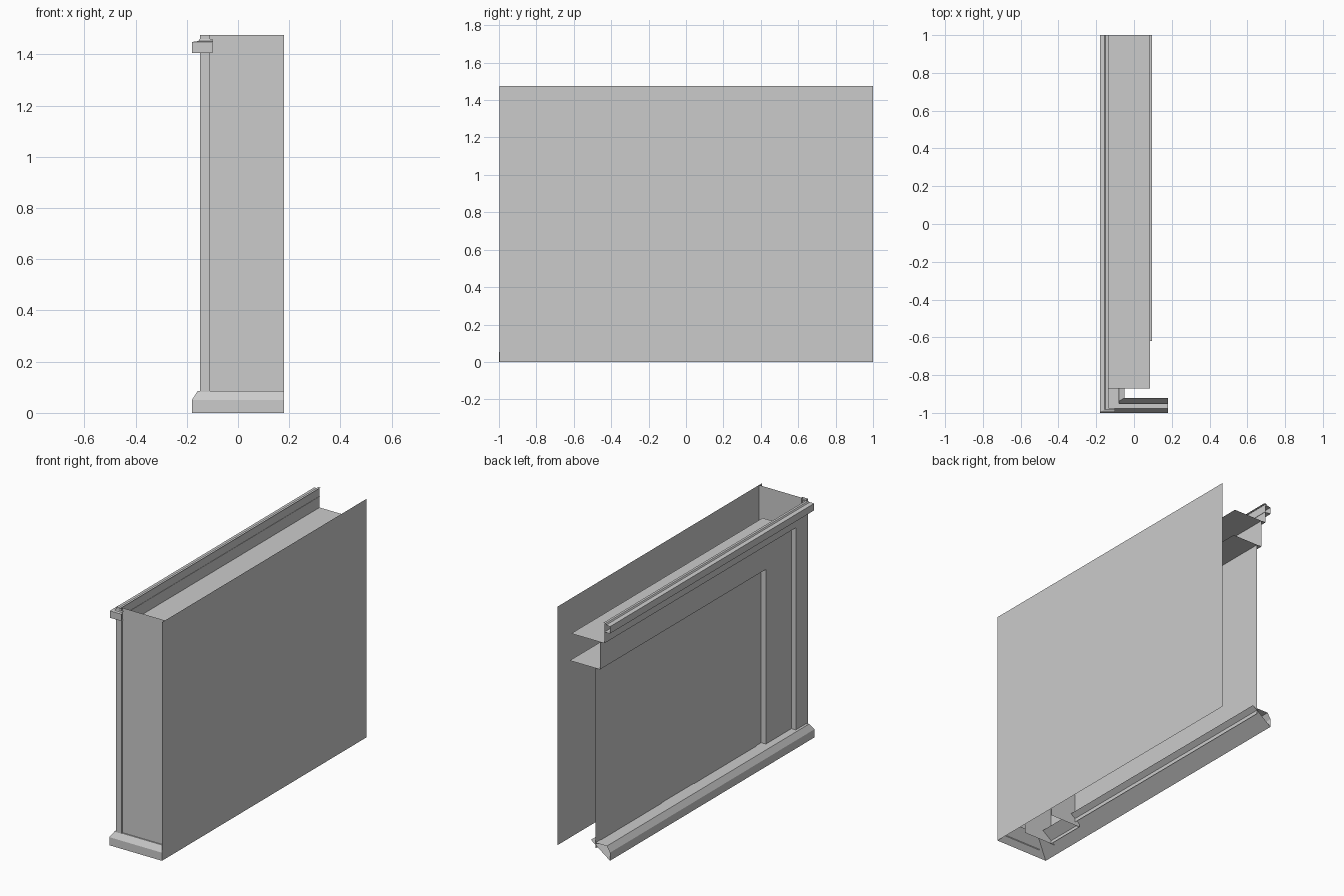
import bpy

if "Cube" in bpy.data.objects:
    bpy.data.objects.remove(bpy.data.objects["Cube"])


def sheet(name, verts, faces):
    me = bpy.data.meshes.new(name)
    me.from_pydata(verts, [], faces)
    me.update()
    ob = bpy.data.objects.new(name, me)
    bpy.context.collection.objects.link(ob)
    return ob


def plane_x(name, x, y0, y1, z0, z1):
    return sheet(name, [(x, y0, z0), (x, y1, z0), (x, y1, z1), (x, y0, z1)], [(3, 2, 1, 0)])


def plane_y(name, y, x0, x1, z0, z1):
    return sheet(name, [(x0, y, z0), (x1, y, z0), (x1, y, z1), (x0, y, z1)], [(0, 1, 2, 3)])


def mitred(name, profile, corner, end_x, end_y=1.0):
    """Sweep (side inset, front inset, z) points along the side, round the corner, along the front."""
    verts, faces = [], []
    for a, b, z in profile:
        x, y = corner[0] + a, corner[1] + b
        verts += [(x, end_y, z), (x, y, z), (max(end_x, x), y, z)]
    for i in range(len(profile) - 1):
        k = 3 * i
        for j in (0, 1):
            faces.append((k + j, k + j + 1, k + j + 4, k + j + 3))
    return sheet(name, verts, faces)


def stepped_frame(name, x, outer_y, inner_y, inner_z, outer_z, depth_x):
    """L-shaped frame face with a deep jamb and a deep soffit behind it."""
    v = [(x, outer_y, 0.03), (x, inner_y, 0.03), (x, inner_y, inner_z), (x, 1, inner_z),
         (x, 1, outer_z), (x, outer_y, outer_z), (x, inner_y, outer_z),
         (depth_x, inner_y, 0.03), (depth_x, inner_y, inner_z), (depth_x, 1, inner_z)]
    f = [(0, 5, 6, 2, 1), (2, 6, 4, 3), (1, 2, 8, 7), (2, 3, 9, 8)]
    return sheet(name, v, f)


# Large plain wall and the end wall with its corner strip
side_wall = sheet("side_wall", [(0.18, -0.998, 0), (0.18, 1, 0), (0.18, 1, 1.475), (0.18, -0.998, 1.475)],
                  [(0, 1, 2, 3)])
plane_y("end_wall", -0.97, -0.11, 0.18, 0.03, 1.475)
sheet("corner_strip",
      [(x, y, z) for z in (0.05, 1.475)
       for x, y in ((-0.148, -0.965), (-0.148, -0.98), (-0.11, -0.98), (-0.11, -0.97))],
      [(i, i + 1, i + 5, i + 4) for i in range(3)])

# Two stepped frames around the recessed back panel
stepped_frame("outer_frame", -0.142, -0.975, -0.87, 1.335, 1.455, 0.085)
stepped_frame("inner_frame", -0.112, -0.87, -0.62, 1.165, 1.335, 0.095)
plane_x("recessed_panel", -0.08, -0.62, 1, 0.05, 1.165)

# Shallow raised panels on the recessed face
for n, y0, y1, z0, z1 in (("upper_panel", -0.59, 0.95, 0.29, 0.98),
                          ("lower_panel_a", 0.36, 0.95, 0.085, 0.285),
                          ("lower_panel_b", -0.57, 0.04, 0.085, 0.285)):
    plane_x(n, -0.084, y0, y1, z0, z1)

# Skirting with bevelled top edge and sloping underside
mitred("skirting", [(0.13, 0.08, 0.095), (0, 0, 0), (0, 0, 0.05), (0.022, 0.022, 0.085),
                    (0.1, 0.05, 0.085)], (-0.18, -1.0), 0.18)

# Cornice rail with a short return round the corner
mitred("cornice", [(0.04, 0.02, 1.405), (0, 0, 1.405), (0, 0, 1.448),
                   (0.025, 0.012, 1.452), (0.03, 0.014, 1.46), (0.045, 0.02, 1.46)],
       (-0.18, -0.995), -0.10)
